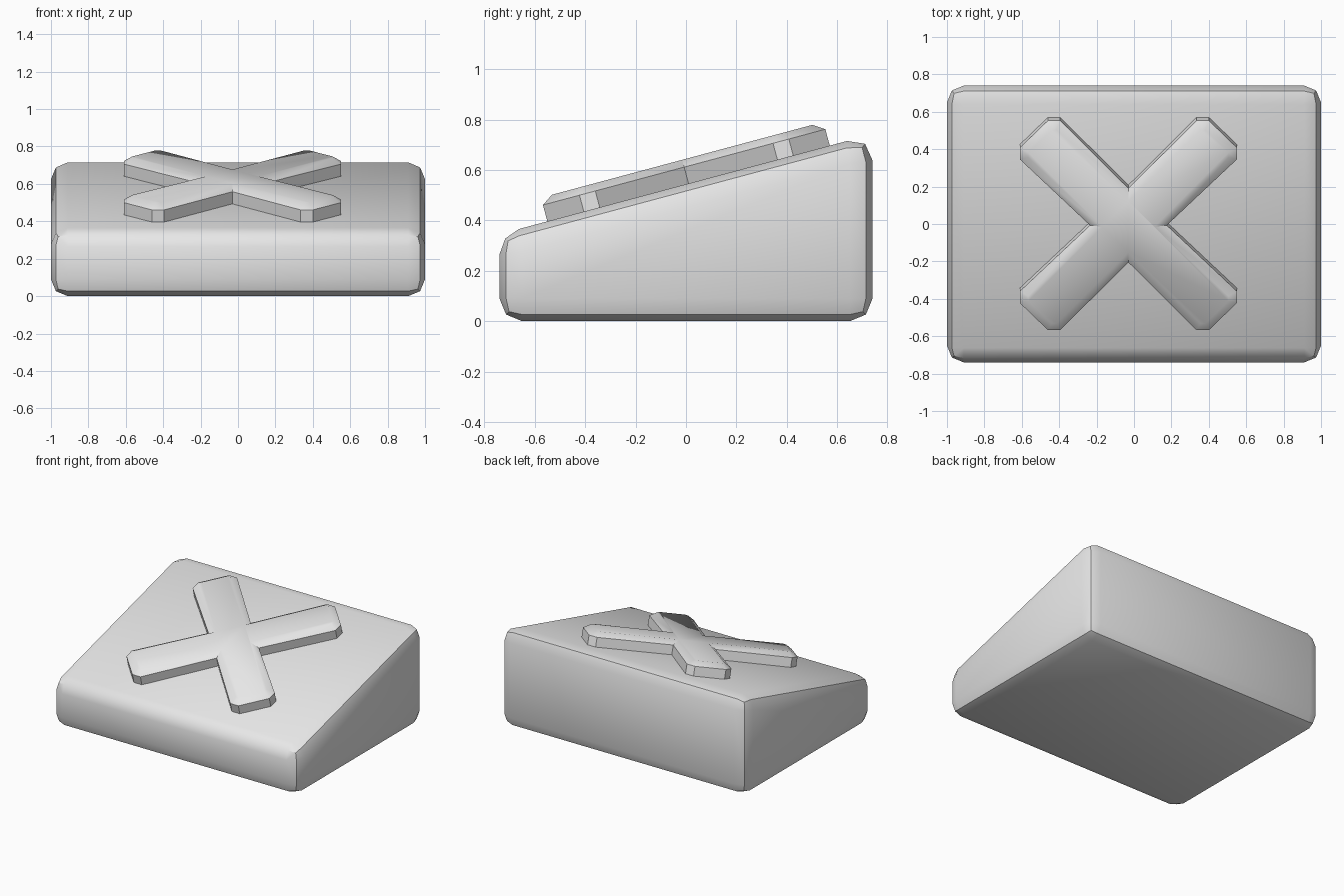
import bpy, bmesh, math
from mathutils import Matrix, Vector

if "Cube" in bpy.data.objects:
    bpy.data.objects.remove(bpy.data.objects["Cube"], do_unlink=True)

HALF_X, HALF_Y = 1.0, 0.74
FRONT_H, BACK_H = 0.345, 0.742
SLOPE = math.atan2(BACK_H - FRONT_H, 2 * HALF_Y)

grey = bpy.data.materials.new("plain_grey")
grey.use_nodes = True
grey.diffuse_color = (0.8, 0.8, 0.8, 1)
grey.node_tree.nodes["Principled BSDF"].inputs["Base Color"].default_value = (0.8, 0.8, 0.8, 1)


def make_object(name, bm):
    bmesh.ops.recalc_face_normals(bm, faces=bm.faces)
    mesh = bpy.data.meshes.new(name)
    bm.to_mesh(mesh)
    bm.free()
    mesh.materials.append(grey)
    obj = bpy.data.objects.new(name, mesh)
    bpy.context.collection.objects.link(obj)
    return obj


def shade(obj):
    bpy.ops.object.select_all(action="DESELECT")
    obj.select_set(True)
    bpy.context.view_layer.objects.active = obj
    for mod in list(obj.modifiers):
        bpy.ops.object.modifier_apply(modifier=mod.name)
    bpy.ops.object.shade_smooth_by_angle(angle=math.radians(36))


# Wedge body: side profile swept across the width, edges rounded in two steps
bm = bmesh.new()
profile = [(-HALF_Y, 0), (HALF_Y, 0), (HALF_Y, BACK_H), (-HALF_Y, FRONT_H)]
side = bm.faces.new([bm.verts.new((-HALF_X, y, z)) for y, z in profile])
swept = bmesh.ops.extrude_face_region(bm, geom=[side], use_keep_orig=True)
bmesh.ops.translate(bm, vec=(2 * HALF_X, 0, 0),
                    verts=[v for v in swept["geom"] if isinstance(v, bmesh.types.BMVert)])
body = make_object("wedge_body", bm)
bevel = body.modifiers.new("rounded_edges", "BEVEL")
bevel.offset_type = "WIDTH"
bevel.width = 0.127
bevel.segments = 2
bevel.limit_method = "NONE"
shade(body)

# Raised cross: one arm outline repeated at quarter turns
arm = [(0.205, 0), (0.58, 0.365), (0.58, 0.43), (0.43, 0.58), (0.365, 0.58)]
outline = [Matrix.Rotation(math.pi / 2 * turn, 2) @ Vector(p)
           for turn in range(4) for p in arm]
SINK, WALL, RISE, INSET = 0.02, 0.067, 0.03, 0.045
bm = bmesh.new()
base = bm.faces.new([bm.verts.new((p.x, p.y, -SINK)) for p in outline])
raised = bmesh.ops.extrude_face_region(bm, geom=[base], use_keep_orig=True)["geom"]
bmesh.ops.translate(bm, vec=(0, 0, SINK + WALL),
                    verts=[v for v in raised if isinstance(v, bmesh.types.BMVert)])
bmesh.ops.recalc_face_normals(bm, faces=bm.faces)

# Sloping rim around the top of the cross
top = max(bm.faces, key=lambda f: f.calc_center_median().z)
bmesh.ops.inset_region(bm, faces=[top], thickness=INSET, use_even_offset=True)
bmesh.ops.translate(bm, vec=(0, 0, RISE), verts=top.verts)
cross = make_object("raised_cross", bm)
cross_y = 0.0
surface_z = FRONT_H + (cross_y + HALF_Y) * math.tan(SLOPE)
cross.location = (-0.03, cross_y + 0.01, surface_z + 0.003)
cross.rotation_euler.x = SLOPE
shade(cross)
